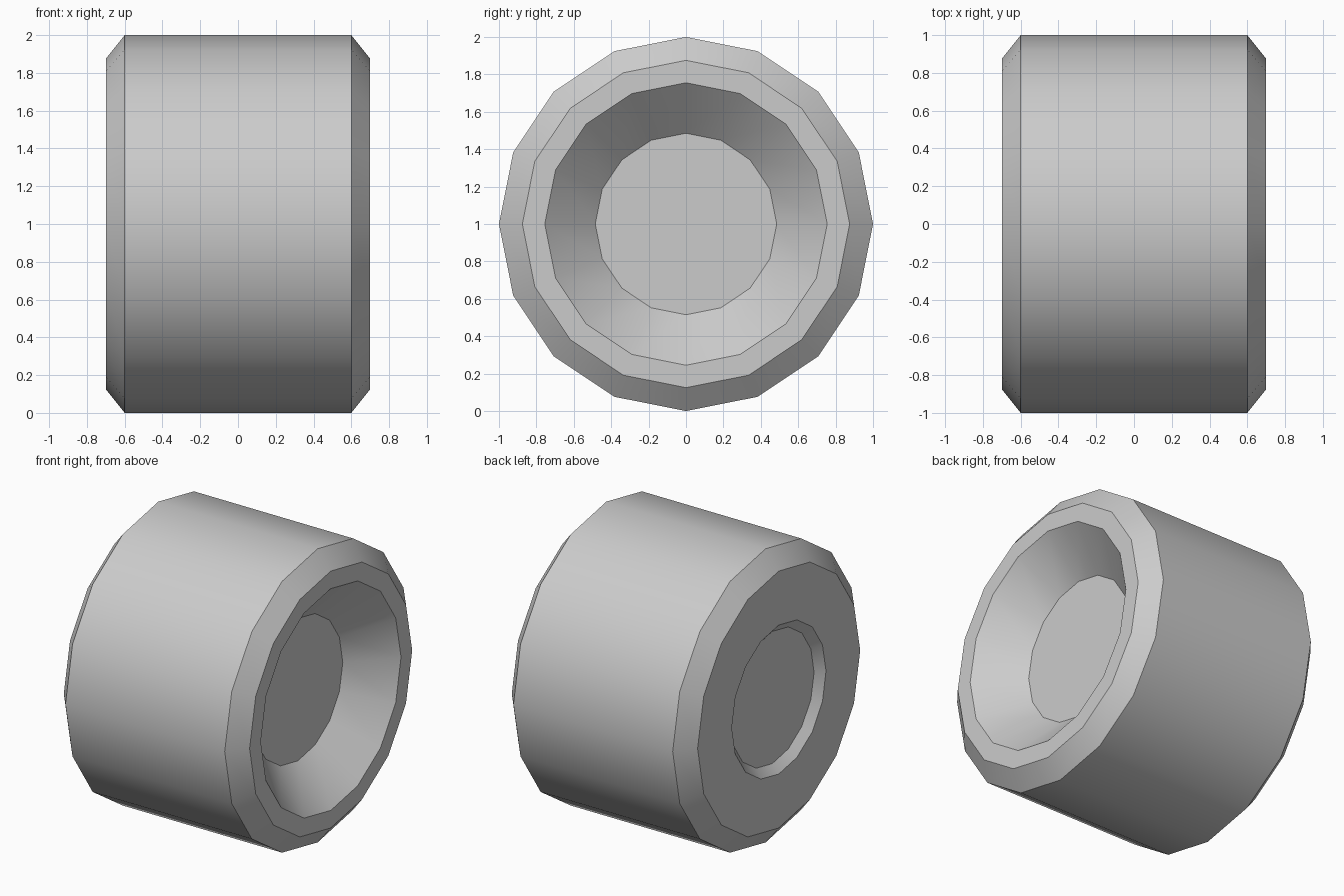
import bpy, bmesh, math

if "Cube" in bpy.data.objects:
    bpy.data.objects.remove(bpy.data.objects["Cube"])

SIDES = 16
# (x, radius) profile from the inner hub cap, over the tread, to the outer hub cap
PROFILE = [(-0.65, 0.45), (-0.70, 0.507), (-0.70, 0.875), (-0.60, 1.0),
           (0.60, 1.0), (0.70, 0.875), (0.70, 0.755), (0.45, 0.485)]


def ring(bm, x, r):
    step = 2 * math.pi / SIDES
    return [bm.verts.new((x, r * math.cos(i * step), 1 + r * math.sin(i * step)))
            for i in range(SIDES)]


# Wheel: revolve the profile about the x axis and cap both hubs
bm = bmesh.new()
rings = [ring(bm, x, r) for x, r in PROFILE]
for a, b in zip(rings, rings[1:]):
    for i in range(SIDES):
        j = (i + 1) % SIDES
        bm.faces.new((a[i], a[j], b[j], b[i]))
bm.faces.new(rings[0])
bm.faces.new(rings[-1])
bmesh.ops.recalc_face_normals(bm, faces=bm.faces)

mesh = bpy.data.meshes.new("wheel")
bm.to_mesh(mesh)
bm.free()
wheel = bpy.data.objects.new("wheel", mesh)
bpy.context.collection.objects.link(wheel)

# Smooth around the wheel, sharp at the profile corners
bpy.context.view_layer.objects.active = wheel
wheel.select_set(True)
bpy.ops.object.shade_smooth_by_angle(angle=math.radians(30))
